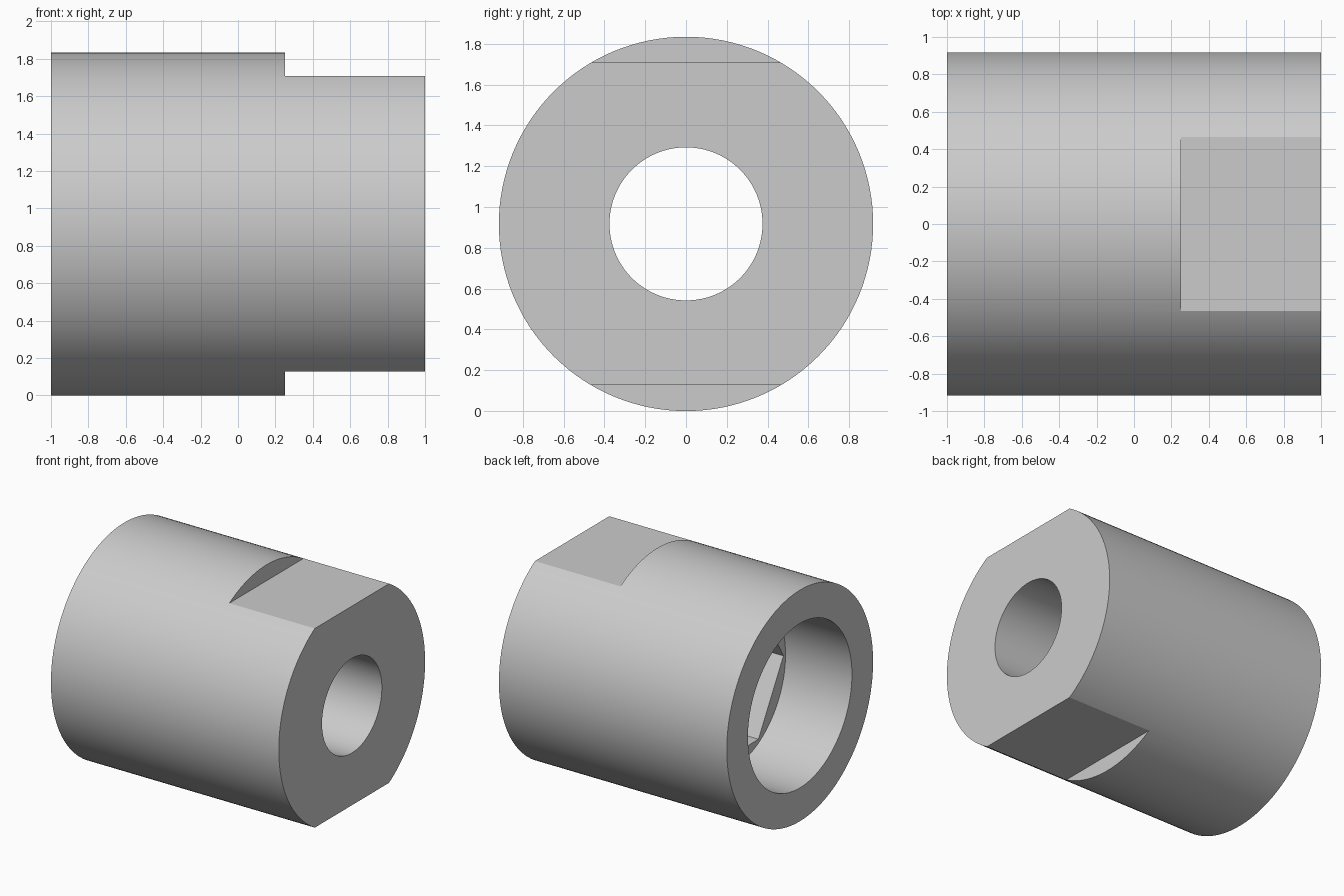
import bpy
import math

if "Cube" in bpy.data.objects:
    bpy.data.objects.remove(bpy.data.objects["Cube"], do_unlink=True)

RADIUS = 0.917     # outer radius, also the height of the axis
FLAT = 0.79        # distance from the axis to each wrench flat
BORE_END = -0.417  # floor of the wide round bore
SOCKET_END = 0.125  # floor of the hexagonal nut pocket

grey = bpy.data.materials.new("light_grey")
grey.use_nodes = True
colour = (0.6, 0.6, 0.6, 1)
grey.diffuse_color = colour
grey.node_tree.nodes["Principled BSDF"].inputs["Base Color"].default_value = colour


def rod(name, radius, x0, x1, sides=128):
    """Prism along x; its first corner points along y."""
    bpy.ops.mesh.primitive_cylinder_add(
        vertices=sides, radius=radius, depth=x1 - x0,
        location=((x0 + x1) / 2, 0, RADIUS), rotation=(0, math.pi / 2, 0))
    obj = bpy.context.object
    obj.name = name
    return obj


def block(name, x0, x1, z0, z1):
    bpy.ops.mesh.primitive_cube_add(
        size=1, location=((x0 + x1) / 2, 0, (z0 + z1) / 2))
    obj = bpy.context.object
    obj.name = name
    obj.scale = (x1 - x0, 3, z1 - z0)
    return obj


# Outer cylinder
body = rod("sleeve_body", RADIUS, -1, 1)
body.data.materials.append(grey)

# Wide bore, nut pocket and through hole, one behind the other
cutters = [
    rod("bore_cutter", 0.652, -1.2, BORE_END),
    rod("nut_pocket_cutter", 0.6255, BORE_END - 0.1, SOCKET_END, 6),
    rod("through_hole_cutter", 0.375, SOCKET_END - 0.1, 1.2),
]
# Two opposite wrench flats
for name, side in (("top", 1), ("bottom", -1)):
    z = sorted((RADIUS + side * FLAT, RADIUS + side * 1.2))
    cutters.append(block(name + "_flat_cutter", 0.25, 1.2, *z))

for cutter in cutters:
    cutter.hide_render = True
    mod = body.modifiers.new(cutter.name, 'BOOLEAN')
    mod.operation = 'DIFFERENCE'
    mod.solver = 'EXACT'
    mod.object = cutter

# Apply the cuts, drop the cutters and smooth the round walls
bpy.ops.object.select_all(action='DESELECT')
body.select_set(True)
bpy.context.view_layer.objects.active = body
for mod in list(body.modifiers):
    bpy.ops.object.modifier_apply(modifier=mod.name)
for cutter in cutters:
    bpy.data.objects.remove(cutter, do_unlink=True)
bpy.ops.object.shade_smooth_by_angle(angle=math.radians(25))
